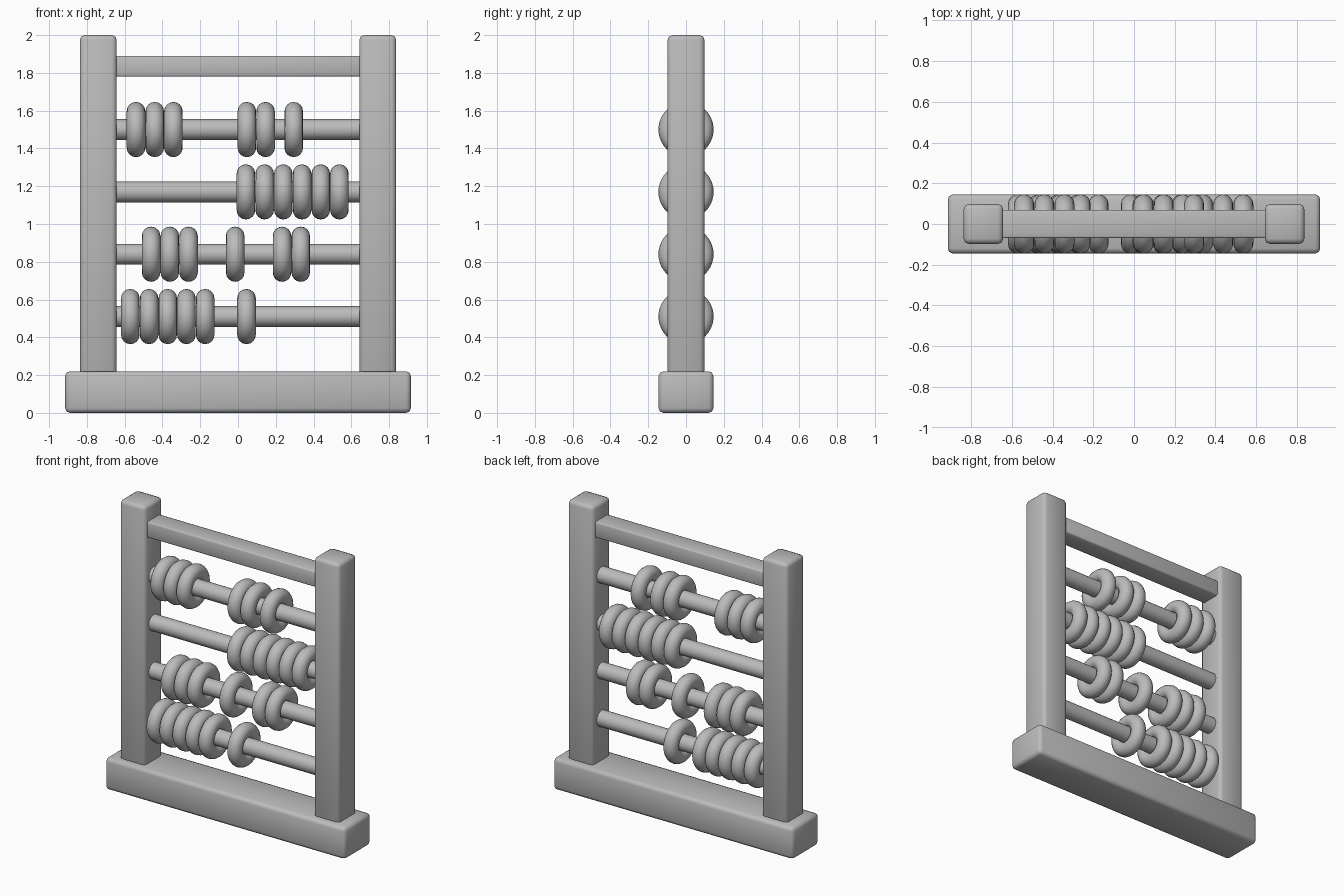
import bpy
import math

cube = bpy.data.objects.get("Cube")
if cube:
    bpy.data.objects.remove(cube, do_unlink=True)

# One plain grey for the whole frame
grey = bpy.data.materials.new("plain grey")
grey.use_nodes = True
colour = (0.5, 0.5, 0.5, 1)
grey.diffuse_color = colour
grey.node_tree.nodes["Principled BSDF"].inputs["Base Color"].default_value = colour


def finish(name, angle):
    obj = bpy.context.object
    obj.name = name
    obj.data.materials.append(grey)
    bpy.ops.object.shade_smooth_by_angle(angle=math.radians(angle))
    return obj


def beam(name, centre, size, bevel):
    bpy.ops.mesh.primitive_cube_add(size=1, location=centre)
    bpy.context.object.scale = size
    bpy.ops.object.transform_apply(location=False, rotation=False, scale=True)
    mod = bpy.context.object.modifiers.new("Rounded edges", "BEVEL")
    mod.width = bevel
    mod.segments = 2
    bpy.ops.object.modifier_apply(modifier=mod.name)
    return finish(name, 50)


# Frame
beam("base", (0, 0, 0.11), (1.83, 0.29, 0.22), 0.025)
for side, name in ((1, "left_post"), (-1, "right_post")):
    beam(name, (side * 0.74, 0, 1.1), (0.195, 0.195, 1.8), 0.025)
beam("top_bar", (0, 0, 1.835), (1.4, 0.14, 0.11), 0.01)

# Rods, each with groups of touching beads: (first bead x, count)
PITCH = 0.099
rows = [
    (0.51, [(-0.57, 5), (0.045, 1)]),
    (0.84, [(-0.46, 3), (-0.015, 1), (0.233, 2)]),
    (1.17, [(0.042, 6)]),
    (1.5, [(-0.54, 3), (0.047, 2), (0.295, 1)]),
]
for r, (z, groups) in enumerate(rows, 1):
    bpy.ops.mesh.primitive_cylinder_add(vertices=32, radius=0.055, depth=1.4,
                                        location=(0, 0, z), rotation=(0, math.pi / 2, 0))
    finish(f"rod_{r}", 40)
    spots = [x + i * PITCH for x, count in groups for i in range(count)]
    for b, x in enumerate(spots, 1):
        bpy.ops.mesh.primitive_torus_add(major_segments=40, minor_segments=16,
                                         major_radius=0.097, minor_radius=0.049,
                                         location=(x, 0, z), rotation=(0, math.pi / 2, 0))
        finish(f"bead_{r}_{b}", 60)
